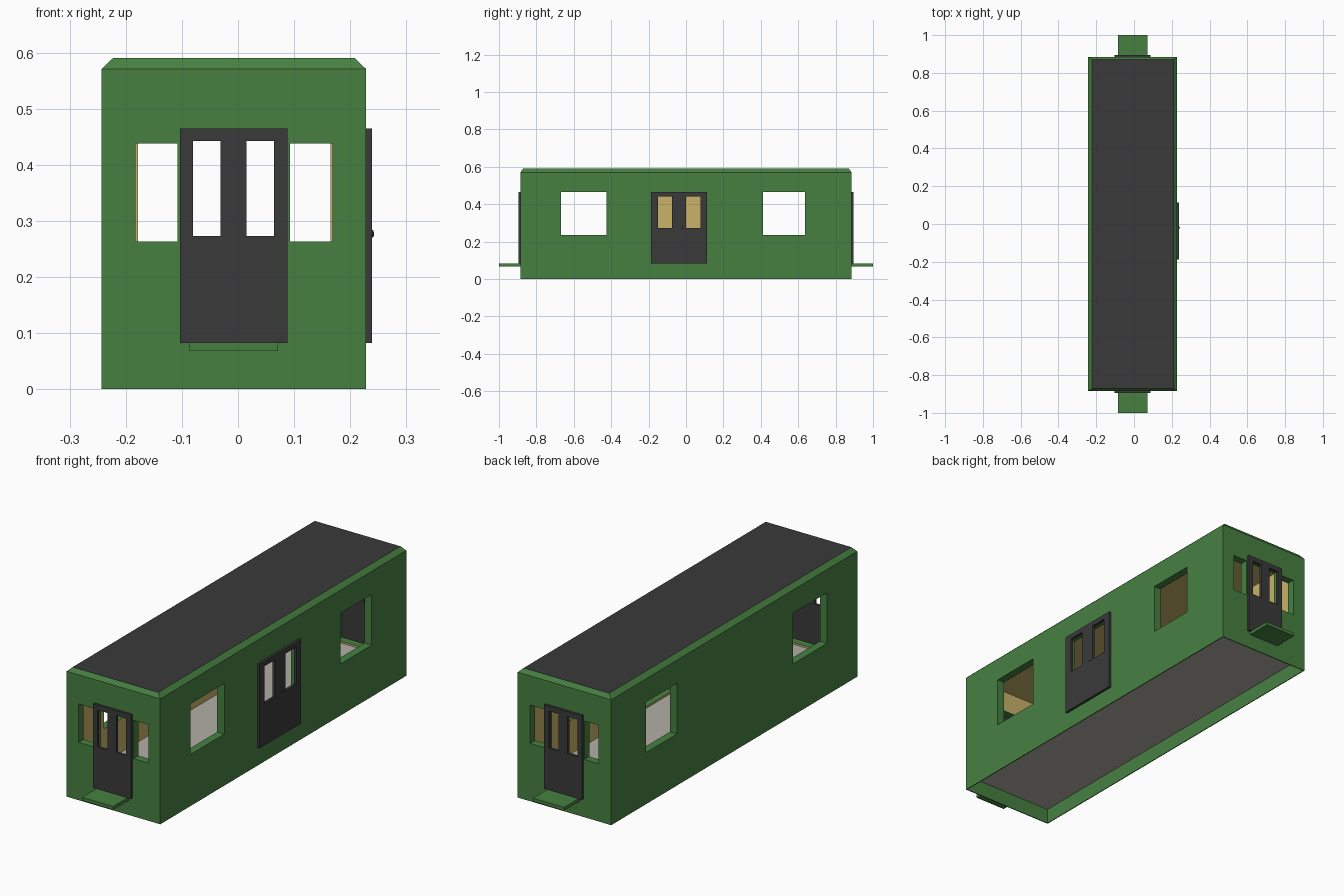
import bpy, bmesh, math
from mathutils import Vector

if "Cube" in bpy.data.objects:
    bpy.data.objects.remove(bpy.data.objects["Cube"])

CX = -0.0075                      # centre line of the car body
HX, HY, TOP, ROOF = 0.2355, 0.885, 0.571, 0.59
WALL, CEIL, FLOOR, SKIRT = 0.036, 0.555, 0.082, 0.004


def mat(name, rgb):
    m = bpy.data.materials.new(name)
    m.diffuse_color = (*rgb, 1)
    m.use_nodes = True
    m.node_tree.nodes["Principled BSDF"].inputs["Base Color"].default_value = m.diffuse_color
    return m


GREEN = mat("green paint", (0.063, 0.216, 0.053))
DARK = mat("dark grey", (0.042, 0.042, 0.042))
TAN = mat("tan lining", (0.584, 0.445, 0.144))
PALE = mat("pale grey floor", (0.45, 0.43, 0.39))


def add(name, bm, *mats):
    bmesh.ops.recalc_face_normals(bm, faces=bm.faces)
    me = bpy.data.meshes.new(name)
    bm.to_mesh(me)
    bm.free()
    for m in mats:
        me.materials.append(m)
    ob = bpy.data.objects.new(name, me)
    bpy.context.collection.objects.link(ob)
    return ob


def box(name, x, y, z, *mats):
    bm = bmesh.new()
    bmesh.ops.create_cube(bm, size=1)
    for v in bm.verts:
        v.co = [lo + (c + 0.5) * (hi - lo) for c, (lo, hi) in zip(v.co, (x, y, z))]
    return add(name, bm, *mats)


def leaf(name, u, v, hole_u, hole_v, w, place):
    """Door leaf: a plate in (u, v) with one window hole, thickness range w."""
    bm = bmesh.new()
    rings = []
    for d in w:
        for a, b in ((u, v), (hole_u, hole_v)):
            pts = ((a[0], b[0]), (a[1], b[0]), (a[1], b[1]), (a[0], b[1]))
            rings.append([bm.verts.new(place(p, q, d)) for p, q in pts])
    back_out, back_in, front_out, front_in = rings
    for r, s in ((back_out, back_in), (front_out, front_in),
                 (back_out, front_out), (back_in, front_in)):
        for i in range(4):
            j = (i + 1) % 4
            bm.faces.new((r[i], r[j], s[j], s[i]))
    return add(name, bm, DARK)


# Body: tall box with a chamfered roof edge
bm = bmesh.new()
loops = []
for z, inset in ((0, 0), (TOP, 0), (ROOF, 0.02)):
    hx, hy = HX - inset, HY - inset * 0.7
    loops.append([bm.verts.new((CX + sx * hx, sy * hy, z))
                  for sx, sy in ((-1, -1), (1, -1), (1, 1), (-1, 1))])
for r, s in zip(loops, loops[1:]):
    for i in range(4):
        bm.faces.new((r[i], r[(i + 1) % 4], s[(i + 1) % 4], s[i]))
bm.faces.new(loops[0])
bm.faces.new(loops[-1])
body = add("car_body", bm, GREEN)

# Cutters: hollow inside, thin open skirt, side windows, end windows, doorways
ix, iy = HX - WALL, HY - WALL
kx, ky = HX - SKIRT, HY - SKIRT
cutters = [
    box("cut_inside", (CX - ix, CX + ix), (-iy, iy), (-0.1, CEIL)),
    box("cut_skirt", (CX - kx, CX + kx), (-ky, ky), (-0.12, FLOOR - 0.008)),
    box("cut_side_front", (-0.5, 0.5), (-0.668, -0.424), (0.235, 0.465)),
    box("cut_side_back", (-0.5, 0.5), (0.412, 0.636), (0.235, 0.465)),
    box("cut_front_left", (-0.183, -0.108), (-1.2, 0), (0.263, 0.438)),
    box("cut_front_right", (0.093, 0.168), (-1.2, 0), (0.263, 0.438)),
    box("cut_back_left", (-0.178, -0.108), (0, 1.2), (0.263, 0.438)),
    box("cut_back_right", (0.093, 0.165), (0, 1.2), (0.263, 0.438)),
    box("cut_end_doorway", (CX - 0.088, CX + 0.088), (-1.2, 1.2), (0.09, 0.458)),
    box("cut_side_doorway", (0.0, 0.5), (-0.18, 0.106), (0.09, 0.458)),
]
for c in cutters:
    c.hide_render = True
    mod = body.modifiers.new(c.name, 'BOOLEAN')
    mod.operation, mod.solver, mod.object = 'DIFFERENCE', 'EXACT', c
deps = bpy.context.evaluated_depsgraph_get()
cut_mesh = bpy.data.meshes.new_from_object(body.evaluated_get(deps))
body.modifiers.clear()
body.data = cut_mesh
for c in cutters:
    bpy.data.objects.remove(c)

# Colour the body: dark roof top, tan inner faces above the floor, green elsewhere
cut_mesh.materials.clear()
for m in (GREEN, DARK, TAN):
    cut_mesh.materials.append(m)
bm = bmesh.new()
bm.from_mesh(cut_mesh)
bm.normal_update()
for f in bm.faces:
    n, p = f.normal, f.verts[0].co
    inner = ((abs(n.x) > 0.9 and abs(abs(p.x - CX) - ix) < 1e-3)
             or (abs(n.y) > 0.9 and abs(abs(p.y) - iy) < 1e-3)
             or (n.z < -0.9 and abs(p.z - CEIL) < 1e-3))
    roof = n.z > 0.9 and p.z > ROOF - 0.002
    f.material_index = 1 if roof else 2 if inner else 0
bm.to_mesh(cut_mesh)
bm.free()

# Floor inside the body
box("floor", (CX - kx, CX + kx), (-ky, ky), (FLOOR - 0.012, FLOOR), PALE)

# Both ends: two door leaves and a step platform
for end, s in (("front", -1), ("back", 1)):
    for side, u, hu in (("left", (-0.103, -0.008), (-0.08, -0.031)),
                        ("right", (-0.008, 0.088), (0.015, 0.064))):
        leaf(f"{end}_door_{side}", u, (0.082, 0.465), hu, (0.273, 0.442),
             (HY - 0.001, 0.896), lambda p, q, d: (p, s * d, q))
    box(f"{end}_platform", (-0.086, 0.071), sorted((s * (HY - 0.003), s)),
        (0.068, 0.083), GREEN)

# Side door: two leaves and a small knob
for name, u, hu in (("side_door_front", (-0.187, -0.0375), (-0.15, -0.075)),
                    ("side_door_back", (-0.0375, 0.113), (0.0, 0.078))):
    leaf(name, u, (0.082, 0.465), hu, (0.273, 0.442), (CX + HX - 0.001, 0.239),
         lambda p, q, d: (d, p, q))
bm = bmesh.new()
bmesh.ops.create_uvsphere(bm, u_segments=12, v_segments=8, radius=0.007)
for v in bm.verts:
    v.co = Vector((0.239 + v.co.x * 0.5, -0.02 + v.co.y, 0.277 + v.co.z))
add("side_door_knob", bm, DARK)
